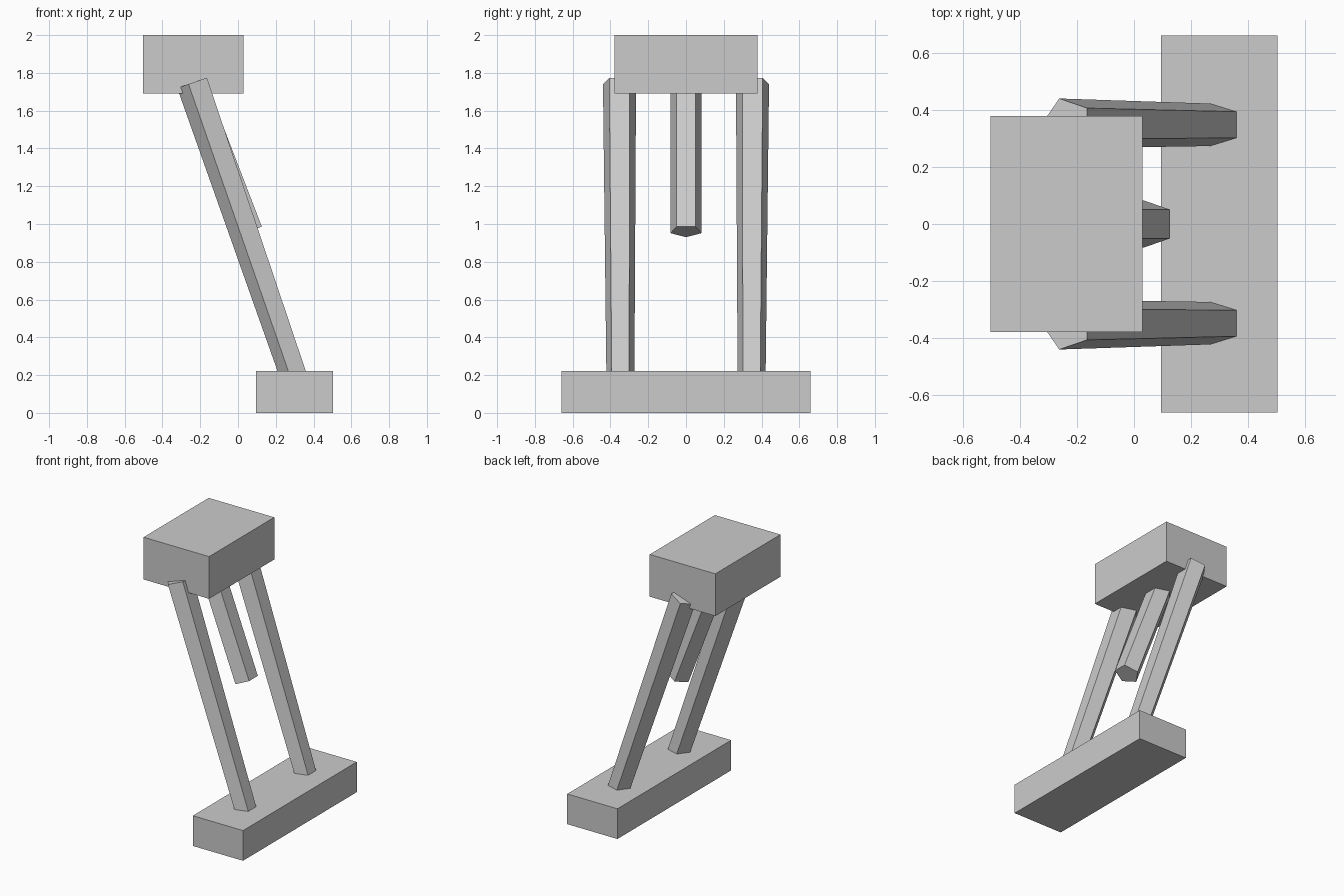
import bpy, bmesh
from math import sin, cos, pi, tau
from mathutils import Vector

default = bpy.data.objects.get("Cube")
if default:
    bpy.data.objects.remove(default, do_unlink=True)

# Single grey finish
grey = bpy.data.materials.new("plain grey")
grey.use_nodes = True
colour = (0.6, 0.6, 0.6, 1)
grey.diffuse_color = colour
grey.node_tree.nodes["Principled BSDF"].inputs["Base Color"].default_value = colour


def add_object(name, bm):
    bmesh.ops.recalc_face_normals(bm, faces=bm.faces)
    mesh = bpy.data.meshes.new(name)
    bm.to_mesh(mesh)
    bm.free()
    mesh.materials.append(grey)
    obj = bpy.data.objects.new(name, mesh)
    bpy.context.collection.objects.link(obj)


def box(name, low, high):
    low, high = Vector(low), Vector(high)
    bm = bmesh.new()
    bmesh.ops.create_cube(bm, size=1)
    bmesh.ops.scale(bm, vec=high - low, verts=bm.verts)
    bmesh.ops.translate(bm, vec=(low + high) / 2, verts=bm.verts)
    add_object(name, bm)


def strut(name, bottom, top, r_bottom, r_top, sides=5):
    """Tapered five-sided bar with a flat side facing +x and an edge facing -x."""
    bottom, top = Vector(bottom), Vector(top)
    axis = (top - bottom).normalized()
    across = Vector((0, 1, 0))
    across = (across - axis * across.dot(axis)).normalized()
    forward = across.cross(axis)
    bm = bmesh.new()
    rings = []
    for centre, r in ((bottom, r_bottom), (top, r_top)):
        angles = [pi + tau * k / sides for k in range(sides)]
        rings.append([bm.verts.new(centre + r * (cos(a) * forward + sin(a) * across))
                      for a in angles])
        bm.faces.new(rings[-1])
    for k in range(sides):
        n = (k + 1) % sides
        bm.faces.new((rings[0][k], rings[0][n], rings[1][n], rings[1][k]))
    add_object(name, bm)


# Foot and head blocks
box("base_block", (0.095, -0.66, 0), (0.503, 0.66, 0.222))
box("head_block", (-0.503, -0.378, 1.69), (0.03, 0.378, 2))

# Leaning legs, running into the base
for side, label in ((-1, "right"), (1, "left")):
    strut(label + "_leg", (0.334, side * 0.347, 0.1), (-0.235, side * 0.352, 1.75),
          0.077, 0.092)

# Short centre strut hanging from the head
strut("centre_strut", (0.061, 0, 0.961), (-0.25, 0, 1.77), 0.086, 0.086)
